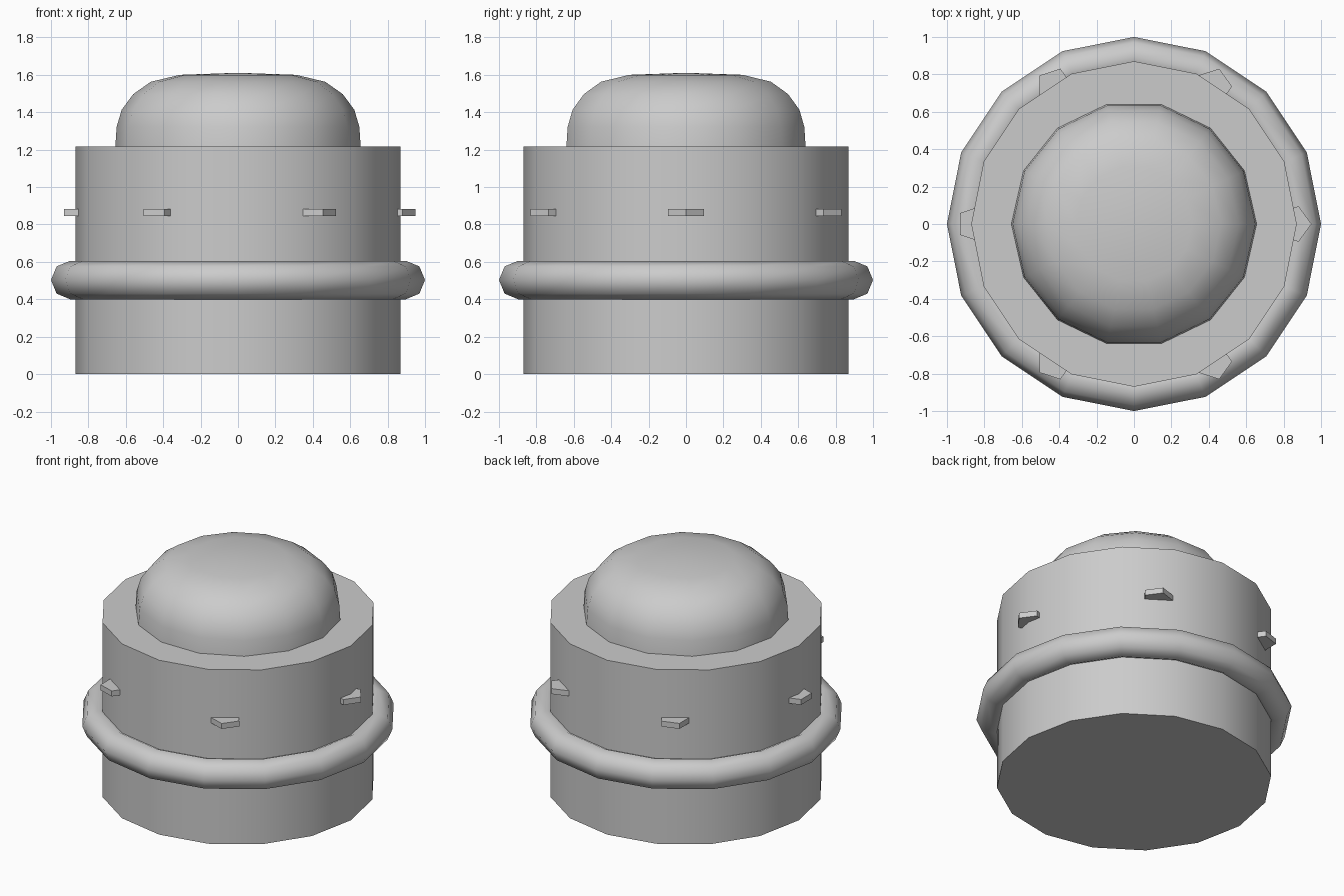
import bpy, math

if "Cube" in bpy.data.objects:
    bpy.data.objects.remove(bpy.data.objects["Cube"])

grey = bpy.data.materials.new("light grey")
grey.diffuse_color = (0.6, 0.6, 0.6, 1)
grey.use_nodes = True
grey.node_tree.nodes["Principled BSDF"].inputs["Base Color"].default_value = grey.diffuse_color


def finish(name, angle):
    ob = bpy.context.object
    ob.name = name
    ob.data.materials.append(grey)
    bpy.ops.object.shade_smooth_by_angle(angle=math.radians(angle))
    return ob


def lathe(name, profile, sides, angle):
    """Revolve (radius, z) points; the last point is the pole, the base is capped."""
    verts, faces = [], []
    for r, z in profile[:-1]:
        for i in range(sides):
            a = 2 * math.pi * i / sides
            verts.append((r * math.cos(a), r * math.sin(a), z))
    verts.append((0, 0, profile[-1][1]))
    rings = len(profile) - 1
    for k in range(rings):
        for i in range(sides):
            j = (i + 1) % sides
            a, b = k * sides + i, k * sides + j
            if k < rings - 1:
                faces.append((a, b, b + sides, a + sides))
            else:
                faces.append((a, b, rings * sides))
    faces.append(tuple(reversed(range(sides))))
    me = bpy.data.meshes.new(name)
    me.from_pydata(verts, [], faces)
    ob = bpy.data.objects.new(name, me)
    bpy.context.collection.objects.link(ob)
    bpy.ops.object.select_all(action='DESELECT')
    ob.select_set(True)
    bpy.context.view_layer.objects.active = ob
    return finish(name, angle)


# Drum body: 16 sides with a corner on +x
lathe("body", [(0.87, 0), (0.87, 1.217), (0, 1.217)], 16, 40)

# Rounded dome on top: 14 sides
lathe("dome", [(0.657, 1.2), (0.649, 1.322), (0.622, 1.413), (0.56, 1.497),
               (0.466, 1.563), (0.311, 1.6), (0, 1.611)], 14, 50)

# Ring around the body
bpy.ops.mesh.primitive_torus_add(major_segments=16, minor_segments=8,
                                 major_radius=0.897, minor_radius=0.103,
                                 location=(0, 0, 0.503))
finish("ring", 60)

# Six thin five-sided studs, all turned the same way
for i in range(6):
    a = math.radians(60 * i)
    bpy.ops.mesh.primitive_cylinder_add(
        vertices=5, radius=0.1, depth=0.038, rotation=(0, 0, -math.pi / 2),
        location=(0.849 * math.cos(a), 0.849 * math.sin(a), 0.863))
    finish(f"stud_{i + 1}", 30)
